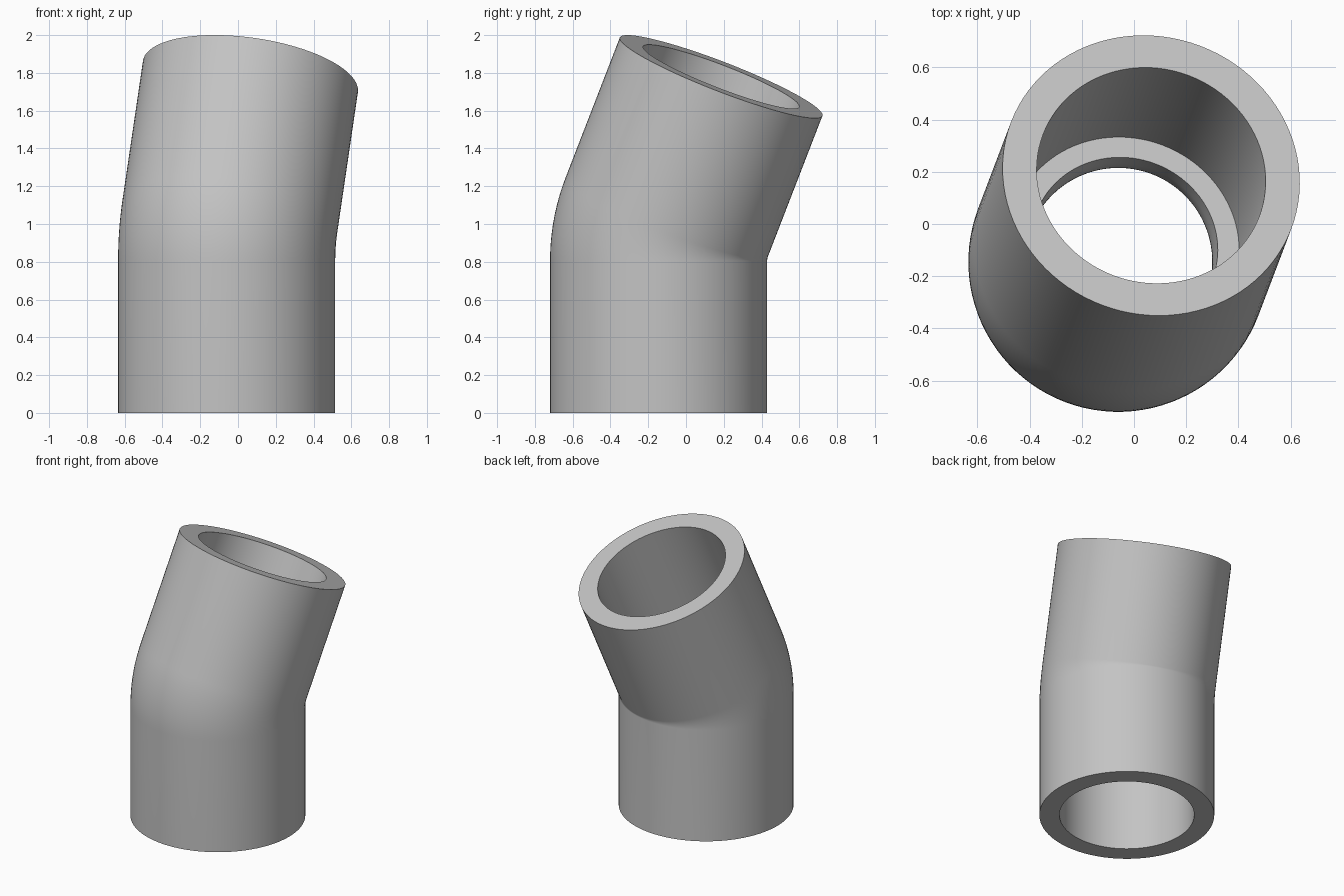
import bpy, bmesh, math
from mathutils import Matrix, Vector

if "Cube" in bpy.data.objects:
    bpy.data.objects.remove(bpy.data.objects["Cube"], do_unlink=True)

SEGMENTS = 96
BEND_STEPS = 12
OUTER, SOCKET, BORE = 0.575, 0.443, 0.36   # radii
LEG, STOP = 0.805, 0.06                    # straight leg length, stop overlap into each leg
BEND_RADIUS, BEND = 0.605, math.radians(22.5)
HEADING = math.radians(69.2)               # compass direction of the bend
BASE = Vector((-0.06, -0.145, 0))

ARC = BEND_RADIUS * BEND
TOTAL = 2 * LEG + ARC
turn = Matrix.Rotation(HEADING, 3, "Z")


def ring(bm, distance, radius):
    """Circle of vertices square to the bent centreline at a distance along it."""
    a = min(max((distance - LEG) / BEND_RADIUS, 0), BEND)
    before, after = min(distance, LEG), max(distance - LEG - ARC, 0)
    along = Vector((math.sin(a), 0, math.cos(a)))
    across = Vector((math.cos(a), 0, -math.sin(a)))
    centre = Vector((BEND_RADIUS * (1 - math.cos(a)), 0, before + BEND_RADIUS * math.sin(a)))
    centre += along * after
    verts = []
    for i in range(SEGMENTS):
        t = math.tau * i / SEGMENTS
        p = centre + radius * (math.cos(t) * across + math.sin(t) * Vector((0, 1, 0)))
        verts.append(bm.verts.new(turn @ p + BASE))
    return verts


# Wall section: up the outside, then down through socket, stop, bend and lower socket
bend = [LEG + ARC * i / BEND_STEPS for i in range(BEND_STEPS + 1)]
low, high = LEG - STOP, LEG + ARC + STOP
section = [(d, OUTER) for d in [0, *bend, TOTAL]]
section += [(TOTAL, SOCKET), (high, SOCKET)]
section += [(d, BORE) for d in [high, *reversed(bend), low]]
section += [(low, SOCKET), (0, SOCKET)]

bm = bmesh.new()
rings = [ring(bm, d, r) for d, r in section]
for k, lower in enumerate(rings):
    upper = rings[(k + 1) % len(rings)]
    for i in range(SEGMENTS):
        j = (i + 1) % SEGMENTS
        bm.faces.new((lower[i], lower[j], upper[j], upper[i]))
bmesh.ops.recalc_face_normals(bm, faces=bm.faces)
mesh = bpy.data.meshes.new("pipe_elbow")
bm.to_mesh(mesh)
bm.free()

# Plain grey material
grey = bpy.data.materials.new("grey")
grey.use_nodes = True
colour = (0.55, 0.55, 0.55, 1)
grey.diffuse_color = colour
grey.node_tree.nodes["Principled BSDF"].inputs["Base Color"].default_value = colour
mesh.materials.append(grey)

elbow = bpy.data.objects.new("pipe_elbow", mesh)
bpy.context.collection.objects.link(elbow)
bpy.context.view_layer.objects.active = elbow
elbow.select_set(True)
bpy.ops.object.shade_smooth_by_angle(angle=math.radians(35))
